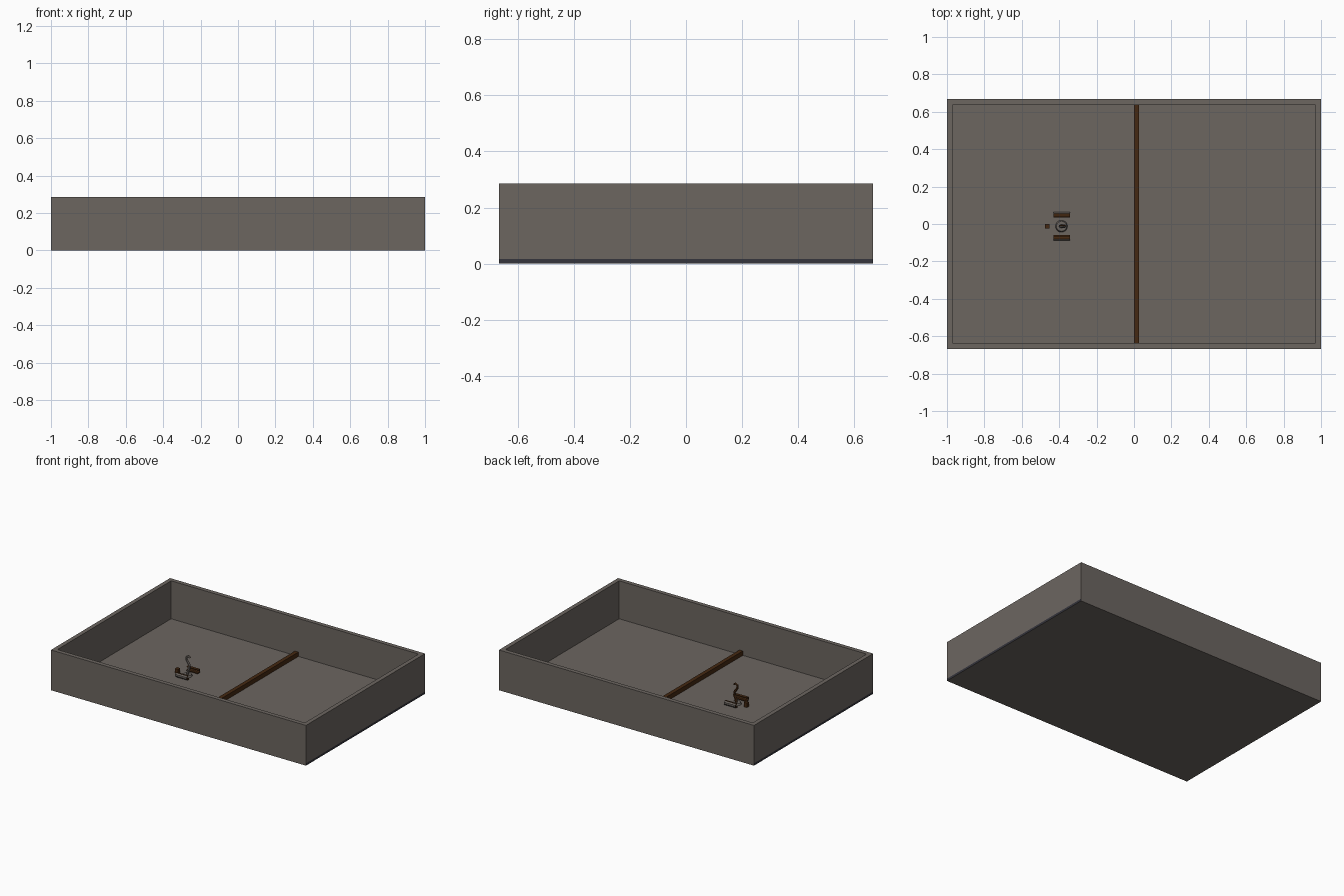
import bpy, bmesh, math
from mathutils import Vector

if "Cube" in bpy.data.objects:
    bpy.data.objects.remove(bpy.data.objects["Cube"])


def material(name, rgb):
    m = bpy.data.materials.new(name)
    m.diffuse_color = (*rgb, 1)
    m.use_nodes = True
    m.node_tree.nodes["Principled BSDF"].inputs["Base Color"].default_value = m.diffuse_color
    return m


STONE = material("warm grey", (0.150, 0.132, 0.118))
DARK = material("dark slate", (0.035, 0.035, 0.045))
BROWN = material("dark brown", (0.060, 0.022, 0.006))


def finish(name, bm, mats, rule=None):
    bmesh.ops.recalc_face_normals(bm, faces=bm.faces)
    bm.normal_update()
    if rule:
        for f in bm.faces:
            f.material_index = rule(f)
    me = bpy.data.meshes.new(name)
    bm.to_mesh(me)
    bm.free()
    for m in mats:
        me.materials.append(m)
    ob = bpy.data.objects.new(name, me)
    bpy.context.collection.objects.link(ob)
    return ob


def box(name, lo, hi, mats, rule=None):
    bm = bmesh.new()
    bmesh.ops.create_cube(bm, size=1)
    for v in bm.verts:
        v.co = Vector([(a + b) / 2 + c * (b - a) for a, b, c in zip(lo, hi, v.co)])
    return finish(name, bm, mats, rule)


def extrude_x(name, pts, x0, x1, mats, rule=None):
    # closed (y, z) profile swept along x
    bm = bmesh.new()
    face = bm.faces.new([bm.verts.new((x0, y, z)) for y, z in pts])
    out = bmesh.ops.extrude_face_region(bm, geom=[face])
    moved = [g for g in out["geom"] if isinstance(g, bmesh.types.BMVert)]
    bmesh.ops.translate(bm, verts=moved, vec=(x1 - x0, 0, 0))
    return finish(name, bm, mats, rule)


X, Y, H, T, F = 1.0, 0.667, 0.285, 0.03, 0.016

# floor slab, with dark edges at the two short ends
box("floor", (-X, -Y, 0), (X, Y, F), [STONE, DARK],
    lambda f: int(abs(f.normal.x) > 0.9))

# rim walls: one rectangular ring standing on the slab
bm = bmesh.new()
rings = []
for x, y in ((X, Y), (X - T, Y - T)):
    for z in (F, H):
        rings.append([bm.verts.new((sx * x, sy * y, z))
                      for sx, sy in ((-1, -1), (1, -1), (1, 1), (-1, 1))])
for a, b in ((0, 1), (1, 3), (3, 2), (2, 0)):
    for i in range(4):
        j = (i + 1) % 4
        bm.faces.new((rings[a][i], rings[a][j], rings[b][j], rings[b][i]))
finish("walls", bm, [STONE])

# divider beam
box("divider_beam", (0.0, -Y + T, F), (0.028, Y - T, 0.047), [BROWN])

# pair of curved side rails, grey outside and brown inside
CX, CY = -0.388, -0.012
for side, label in ((1, "back"), (-1, "front")):
    prof = [(0.048, 0.022), (0.068, 0.022), (0.076, 0.032), (0.076, 0.044),
            (0.068, 0.052), (0.052, 0.050), (0.052, 0.045), (0.066, 0.044),
            (0.069, 0.036), (0.064, 0.029), (0.048, 0.029)]
    pts = [(CY + side * y, z) for y, z in prof]
    extrude_x(label + "_rail", pts, CX - 0.043, CX + 0.047, [BROWN, STONE],
              lambda f, s=side: int(f.normal.y * s > 0.6))

# round base plate
bm = bmesh.new()
bmesh.ops.create_cone(bm, cap_ends=True, segments=20, radius1=0.032,
                      radius2=0.027, depth=0.012)
bmesh.ops.translate(bm, verts=bm.verts, vec=(CX, CY, F + 0.006))
finish("base_plate", bm, [STONE])

# small post beside the base
box("small_post", (-0.477, CY - 0.012, F), (-0.453, CY + 0.012, 0.048), [BROWN])

# curved stalk: S-shaped path swept with a hexagon
path = [(0.0, 0.02), (0.006, 0.05), (0.016, 0.075), (0.016, 0.095),
        (0.004, 0.112), (-0.008, 0.130), (-0.006, 0.148), (0.008, 0.157),
        (0.020, 0.148)]
bm = bmesh.new()
prev = None
for i, (dx, z) in enumerate(path):
    a, b = path[max(i - 1, 0)], path[min(i + 1, len(path) - 1)]
    t = Vector((b[0] - a[0], 0, b[1] - a[1])).normalized()
    n, s = Vector((t.z, 0, -t.x)), Vector((0, 1, 0))
    r = 0.010 - 0.0004 * i
    ring = [bm.verts.new(Vector((CX + dx, CY, z))
            + r * (math.cos(k * math.pi / 3) * n + math.sin(k * math.pi / 3) * s))
            for k in range(6)]
    if prev:
        for k in range(6):
            bm.faces.new((prev[k], prev[(k + 1) % 6], ring[(k + 1) % 6], ring[k]))
    else:
        bm.faces.new(ring[::-1])
    prev = ring
bm.faces.new(prev)
finish("curved_stalk", bm, [BROWN, STONE], lambda f: int(f.normal.y < -0.3))
